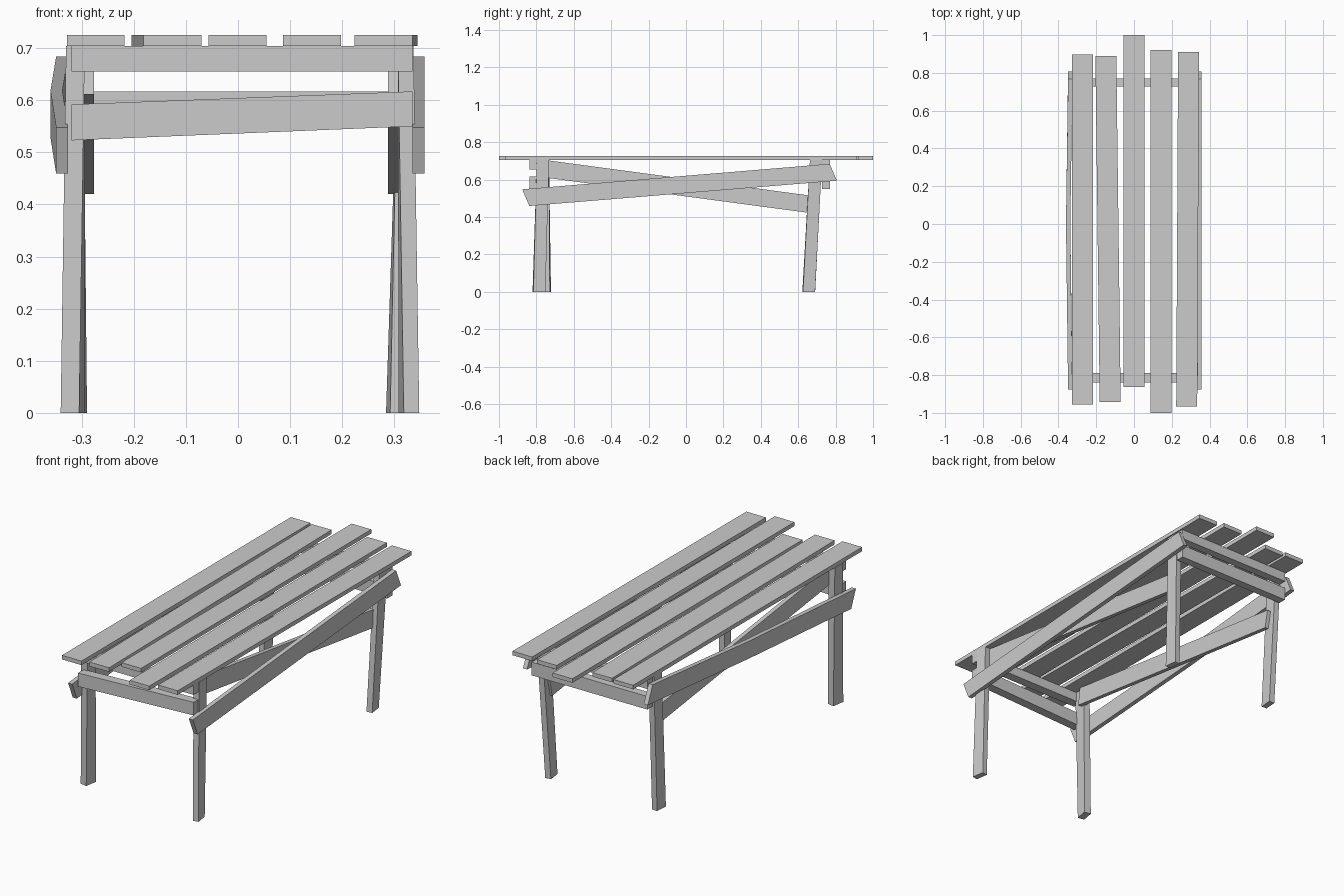
import bpy, bmesh
from math import sin, cos, radians

if "Cube" in bpy.data.objects:
    bpy.data.objects.remove(bpy.data.objects["Cube"])


def loft(name, rings):
    """Closed solid through a list of four-point rings."""
    bm = bmesh.new()
    vr = [[bm.verts.new(p) for p in r] for r in rings]
    for a, b in zip(vr, vr[1:]):
        for i in range(4):
            j = (i + 1) % 4
            bm.faces.new((a[i], a[j], b[j], b[i]))
    bm.faces.new(vr[0])
    bm.faces.new(vr[-1])
    bmesh.ops.recalc_face_normals(bm, faces=bm.faces)
    me = bpy.data.meshes.new(name)
    bm.to_mesh(me)
    bm.free()
    ob = bpy.data.objects.new(name, me)
    bpy.context.collection.objects.link(ob)
    return ob


def slat(name, front, back, w=0.111, z0=0.704, z1=0.725):
    """Flat board between two end centres, ends cut square."""
    dx, dy = back[0] - front[0], back[1] - front[1]
    n = (dx * dx + dy * dy) ** 0.5
    nx, ny = dy / n * w / 2, -dx / n * w / 2
    loft(name, [[(c[0] + s * nx, c[1] + s * ny, z)
                 for s, z in ((-1, z0), (1, z0), (1, z1), (-1, z1))]
                for c in (front, back)])


def rail(name, y0, y1, left, right, x0=-0.32, x1=0.335):
    """Cross rail; left and right are (bottom, top) heights."""
    loft(name, [[(x, y0, h[0]), (x, y1, h[0]), (x, y1, h[1]), (x, y0, h[1])]
                for x, h in ((x0, left), (x1, right))])


def brace(name, x0, x1, sections):
    """Side board; each section is (y, z) bottom, (y, z) top, sideways bow."""
    loft(name, [[(x0 + o, *b), (x1 + o, *b), (x1 + o, *t), (x0 + o, *t)]
                for b, t, o in sections])


def leg(name, foot, head, twist, w=0.03, d=0.065, top=0.704):
    """Slightly leaning post, twisted at the foot."""
    rings = []
    for (cx, cy), z, a in ((foot, 0, radians(twist)), (head, top, 0)):
        rings.append([(cx + u * cos(a) - v * sin(a), cy + u * sin(a) + v * cos(a), z)
                      for u, v in ((-w / 2, -d / 2), (w / 2, -d / 2),
                                   (w / 2, d / 2), (-w / 2, d / 2))])
    loft(name, rings)


# Uneven table top boards
slats = [((-0.273, -0.955), (-0.273, 0.897)),
         ((-0.126, -0.942), (-0.149, 0.890)),
         ((-0.001, -0.862), (-0.001, 1.0)),
         ((0.142, -1.0), (0.142, 0.922)),
         ((0.279, -0.966), (0.289, 0.911))]
for i, (f, b) in enumerate(slats):
    slat(f"top_slat_{i + 1}", f, b)

# Upper and lower cross rails, the front lower one sloping
rail("front_upper_rail", -0.838, -0.79, (0.655, 0.704), (0.655, 0.704))
rail("back_upper_rail", 0.728, 0.77, (0.655, 0.704), (0.655, 0.704))
rail("front_lower_rail", -0.838, -0.79, (0.523, 0.592), (0.55, 0.617))
rail("back_lower_rail", 0.728, 0.77, (0.55, 0.617), (0.55, 0.617))

# Legs
leg("front_left_leg", (-0.317, -0.757), (-0.312, -0.765), -10, w=0.036)
leg("front_right_leg", (0.328, -0.786), (0.322, -0.765), 9)
leg("back_left_leg", (-0.307, 0.657), (-0.312, 0.695), -4)
leg("back_right_leg", (0.303, 0.656), (0.322, 0.695), 7)

# Outer diagonal boards, rising to the back; the left one is bowed
front = ((-0.838, 0.459), (-0.876, 0.548))
mid = ((0.0, 0.529), (0.0, 0.618))
back = ((0.807, 0.594), (0.768, 0.684))
brace("outer_right_brace", 0.335, 0.358, [(*front, 0), (*back, 0)])
brace("outer_left_brace", -0.349, -0.326,
      [(*front, 0), (*mid, -0.011), (*back, 0)])

# Inner diagonal boards, falling to the back
front = ((-0.755, 0.611), (-0.742, 0.703))
back = ((0.672, 0.420), (0.690, 0.511))
brace("inner_right_brace", 0.288, 0.310, [(*front, 0), (*back, 0)])
brace("inner_left_brace", -0.298, -0.276, [(*front, 0), (*back, 0)])
